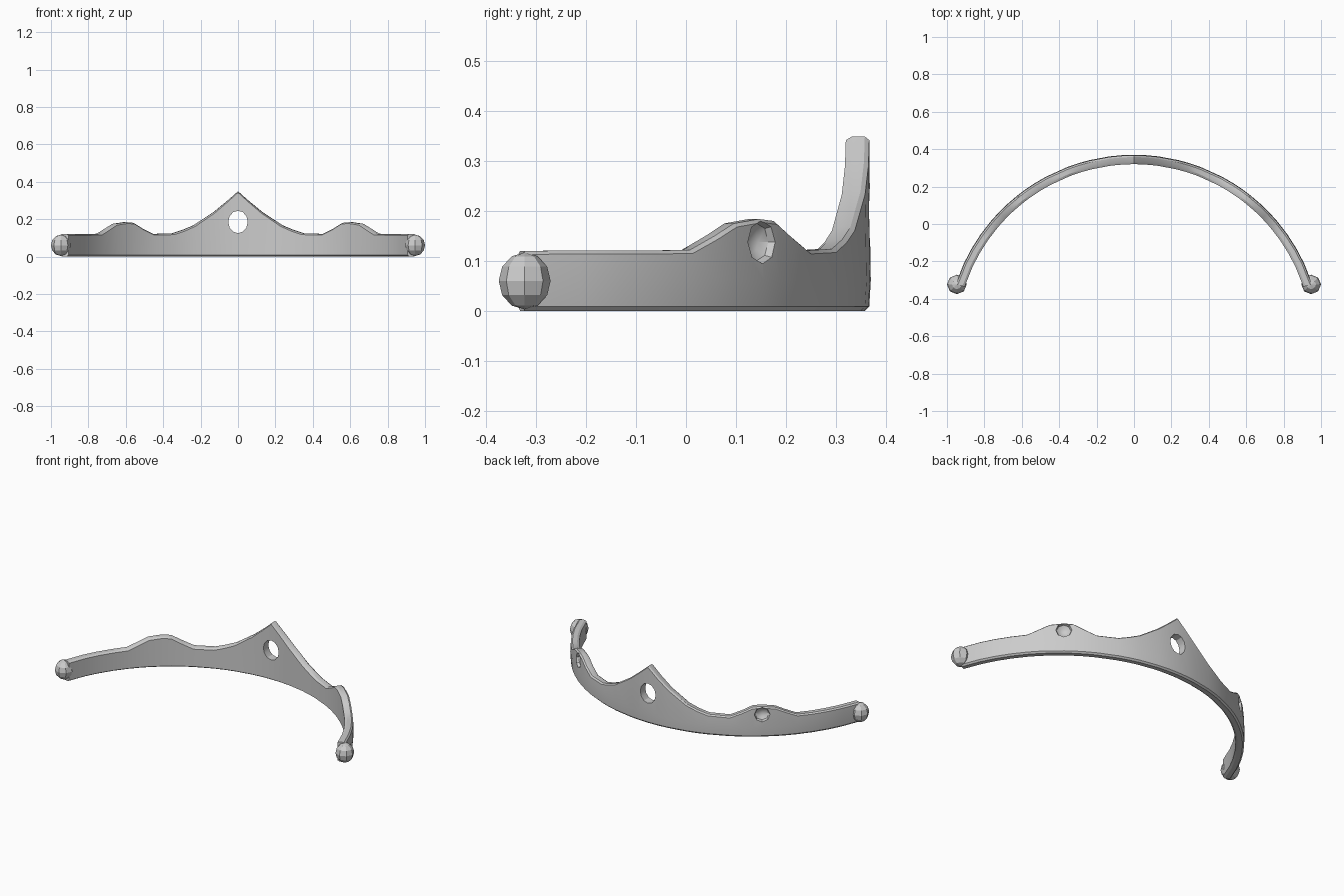
import bpy, bmesh
from math import sqrt, pi, atan2
from mathutils import Matrix, Vector

if "Cube" in bpy.data.objects:
    bpy.data.objects.remove(bpy.data.objects["Cube"])

R_OUT, CY, THICK = 1.003, -0.633, 0.05

# Half silhouette of the crest: (x on the outer arc, top height)
CREST = [(0, .349), (.06, .297), (.13, .24), (.24, .168), (.30, .143), (.36, .124),
         (.47, .121), (.53, .15), (.58, .18), (.62, .184), (.68, .175), (.72, .15),
         (.765, .122), (.82, .121), (.87, .121), (.91, .121), (.953, .12)]


def finish(bm, name):
    bmesh.ops.recalc_face_normals(bm, faces=bm.faces)
    me = bpy.data.meshes.new(name)
    bm.to_mesh(me)
    bm.free()
    ob = bpy.data.objects.new(name, me)
    bpy.context.collection.objects.link(ob)
    return ob


def cut(target, cutter):
    mod = target.modifiers.new("cut", 'BOOLEAN')
    mod.operation = 'DIFFERENCE'
    mod.solver = 'EXACT'
    mod.object = cutter
    cutter.hide_render = True
    cutter.hide_set(True)


# Curved band with the crest silhouette
bm = bmesh.new()
sections = []
for x, top in [(-x, z) for x, z in reversed(CREST[1:])] + CREST:
    d = Vector((x, sqrt(R_OUT ** 2 - x * x), 0)) / R_OUT
    ring = []
    for r, z in [(R_OUT - THICK, .008), (R_OUT - THICK + .012, 0), (R_OUT - .012, 0),
                 (R_OUT - .003, .009), (R_OUT, .06), (R_OUT - .003, top - .007),
                 (R_OUT - .012, top), (R_OUT - THICK + .012, top), (R_OUT - THICK, top - .007)]:
        p = d * r
        ring.append(bm.verts.new((p.x, p.y + CY, z)))
    sections.append(ring)
for a, b in zip(sections, sections[1:]):
    for i in range(len(a)):
        j = (i + 1) % len(a)
        bm.faces.new((a[i], a[j], b[j], b[i]))
bm.faces.new(sections[0])
bm.faces.new(sections[-1])
band = finish(bm, "tiara_band")

# Oval opening through the central peak
bm = bmesh.new()
bmesh.ops.create_cone(bm, cap_ends=True, segments=12, radius1=1, radius2=1, depth=1,
                      matrix=Matrix.Translation((0, .345, .185))
                      @ Matrix.Diagonal((.052, .4, .06, 1)) @ Matrix.Rotation(pi / 2, 4, 'X'))
cut(band, finish(bm, "peak_hole_cutter"))

for s in (-1, 1):
    # Faceted gem pocket on the outside of each side bump
    x = s * .622
    y = sqrt(R_OUT ** 2 - x * x)
    bm = bmesh.new()
    bmesh.ops.create_uvsphere(bm, u_segments=8, v_segments=6, radius=1,
                              matrix=Matrix.Translation((x, y + CY, .138))
                              @ Matrix.Rotation(atan2(y, x), 4, 'Z')
                              @ Matrix.Diagonal((.034, .045, .044, 1))
                              @ Matrix.Rotation(pi / 2, 4, 'Y'))
    cut(band, finish(bm, "gem_pocket_cutter"))

    # Low-poly ball at each end
    bm = bmesh.new()
    bmesh.ops.create_uvsphere(bm, u_segments=8, v_segments=6, radius=1,
                              matrix=Matrix.Translation((s * .947, -.323, .06))
                              @ Matrix.Diagonal((.053, .052, .057, 1)))
    finish(bm, "end_ball")

# Bake the cuts, then smooth the band
bpy.context.view_layer.objects.active = band
bpy.ops.object.select_all(action='DESELECT')
band.select_set(True)
for m in list(band.modifiers):
    bpy.ops.object.modifier_apply(modifier=m.name)
bpy.ops.object.shade_smooth_by_angle(angle=0.5)
for ob in [o for o in bpy.data.objects if o.name.endswith("cutter") or "cutter." in o.name]:
    bpy.data.objects.remove(ob)
